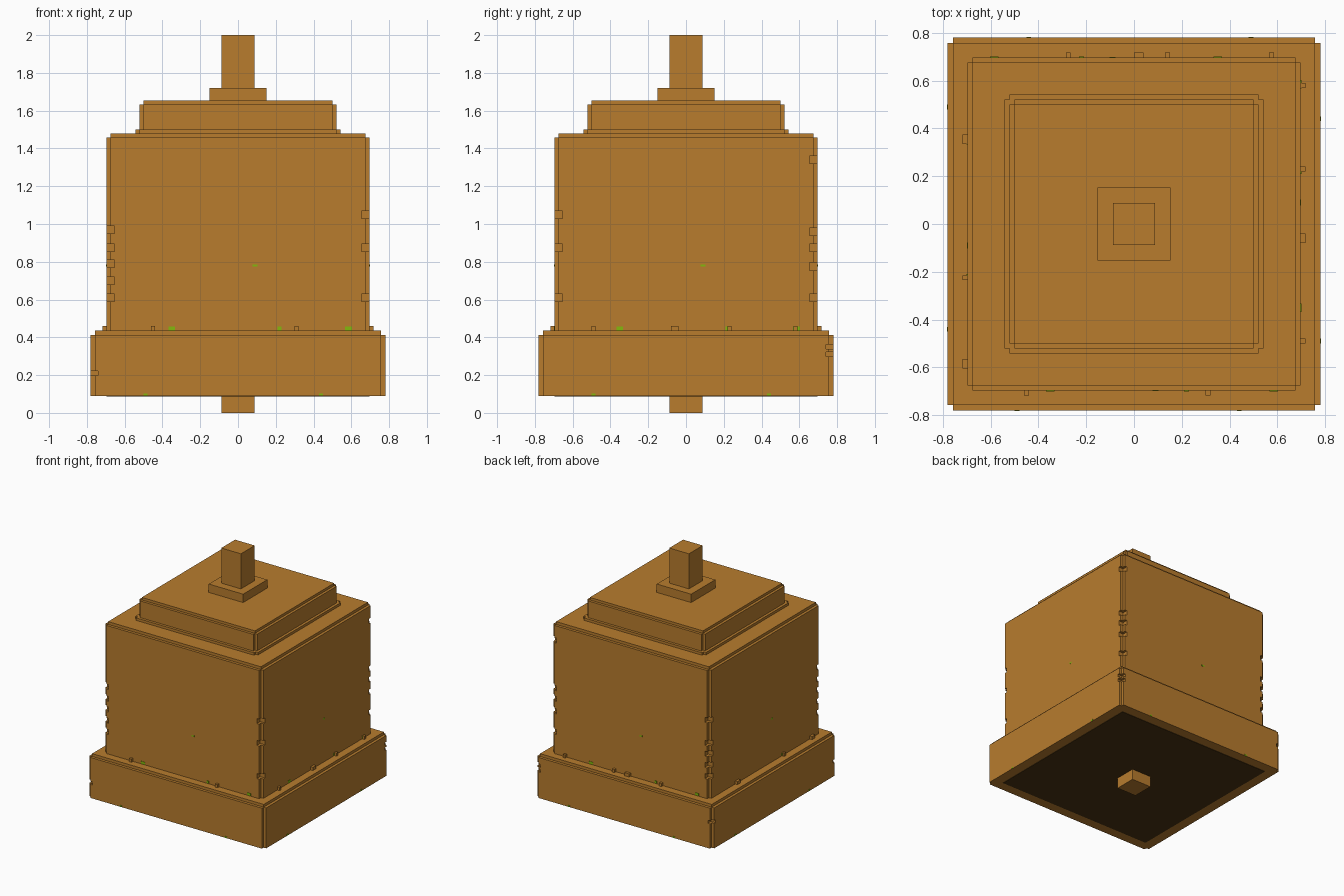
import bpy, bmesh, math
from mathutils import Matrix

if "Cube" in bpy.data.objects:
    bpy.data.objects.remove(bpy.data.objects["Cube"])


def material(name, rgb):
    m = bpy.data.materials.new(name)
    m.diffuse_color = (*rgb, 1)
    m.use_nodes = True
    m.node_tree.nodes["Principled BSDF"].inputs["Base Color"].default_value = m.diffuse_color
    return m


BRASS = material("golden brass", (0.479, 0.202, 0.027))
DARK = material("dark hollow", (0.07, 0.033, 0.006))
GREEN = material("green patina", (0.23, 0.48, 0.004))


def finish(bm, name, mat):
    bmesh.ops.recalc_face_normals(bm, faces=bm.faces)
    me = bpy.data.meshes.new(name)
    bm.to_mesh(me)
    bm.free()
    me.materials.append(mat)
    ob = bpy.data.objects.new(name, me)
    bpy.context.collection.objects.link(ob)
    return ob


def boxes(name, items, mat=BRASS):
    """Boxes given as (centre, size)."""
    bm = bmesh.new()
    for c, s in items:
        bmesh.ops.create_cube(bm, size=1, matrix=Matrix.Translation(c) @ Matrix.Diagonal((*s, 1)))
    return finish(bm, name, mat)


def block(name, r, z0, z1, mat=BRASS):
    return boxes(name, [((0, 0, (z0 + z1) / 2), (2 * r, 2 * r, z1 - z0))], mat)


def notched(name, r, n, z0, z1):
    """Square prism with a small square step cut out of each corner."""
    bm = bmesh.new()
    pts = []
    for sx, sy, flip in ((1, 1, 0), (-1, 1, 1), (-1, -1, 0), (1, -1, 1)):
        c = [(r * sx, n * sy), (n * sx, n * sy), (n * sx, r * sy)]
        pts += c[::-1] if flip else c
    f = bm.faces.new([bm.verts.new((x, y, z0)) for x, y in pts])
    ext = bmesh.ops.extrude_face_region(bm, geom=[f])
    top = [v for v in ext["geom"] if isinstance(v, bmesh.types.BMVert)]
    bmesh.ops.translate(bm, verts=top, vec=(0, 0, z1 - z0))
    return finish(bm, name, BRASS)


def chip(ob, items):
    """Bite small chips out of the corners."""
    cut = boxes(ob.name + "_cutter", items)
    cut.hide_render = True
    cut.hide_set(True)
    mod = ob.modifiers.new("chips", "BOOLEAN")
    mod.object = cut
    mod.operation = "DIFFERENCE"
    mod.solver = "EXACT"


# base flare, body, shoulder plate and crown
base = notched("base_rim", 0.78, 0.758, 0.09, 0.413)
block("base_rim_top", 0.758, 0.413, 0.435)
body = notched("body", 0.697, 0.675, 0.435, 1.458)
block("body_top", 0.675, 1.458, 1.48)
notched("shoulder_plate", 0.542, 0.521, 1.48, 1.5)
notched("crown", 0.521, 0.5, 1.5, 1.633)
block("crown_top", 0.5, 1.633, 1.653)

# hanger on top, clapper and dark opening below
block("hanger_foot", 0.152, 1.653, 1.72)
block("hanger_post", 0.087, 1.72, 2.0)
block("clapper", 0.087, 0.0, 0.09)
block("opening", 0.697, 0.087, 0.093, DARK)

# chipped corners: (sign x, sign y, heights)
corners = [(1, -1, (0.61, 0.875, 1.05)), (1, 1, (0.61, 0.775, 0.875, 0.96, 1.34)),
           (-1, -1, (0.61, 0.7, 0.79, 0.875, 0.97)), (-1, 1, (0.61, 0.7, 0.79, 0.875, 1.06))]
chip(body, [((sx * 0.69, sy * 0.69, z), (0.07, 0.07, 0.04)) for sx, sy, zs in corners for z in zs])
chip(base, [((sx * 0.77, sy * 0.77, z), (0.06, 0.06, 0.025))
            for sx, sy, z in ((-1, -1, 0.21), (1, 1, 0.31), (1, 1, 0.35), (-1, 1, 0.3))])

# small lumps where the body meets the base: (position along side, width)
sides = [(0, ((-0.45, 0.02), (0.31, 0.02))),
         (1, ((-0.49, 0.02), (-0.06, 0.04), (0.23, 0.02), (0.58, 0.02))),
         (2, ((-0.575, 0.02), (-0.14, 0.02), (-0.02, 0.04), (0.275, 0.02))),
         (3, ((-0.355, 0.04), (0.225, 0.02), (0.585, 0.04)))]


def turn(ob, k):
    ob.rotation_euler.z = k * math.pi / 2


for k, lumps in sides:
    ob = boxes(f"seam_lumps_{k}", [((t, -0.706, 0.4475), (w, 0.022, 0.025)) for t, w in lumps])
    turn(ob, k)

# green patina flecks on each side
for k in range(4):
    low = [((t, -0.78, 0.097), (0.02, 0.004, 0.012)) for t in (-0.49, 0.44)]
    seam = [((t, -0.698, 0.447), (w, 0.004, 0.02))
            for t, w in ((-0.35, 0.035), (0.22, 0.02), (0.585, 0.035))]
    mid = [((0.09, -0.697, 0.78), (0.025, 0.003, 0.012))]
    turn(boxes(f"patina_flecks_{k}", low + seam + mid, GREEN), k)
